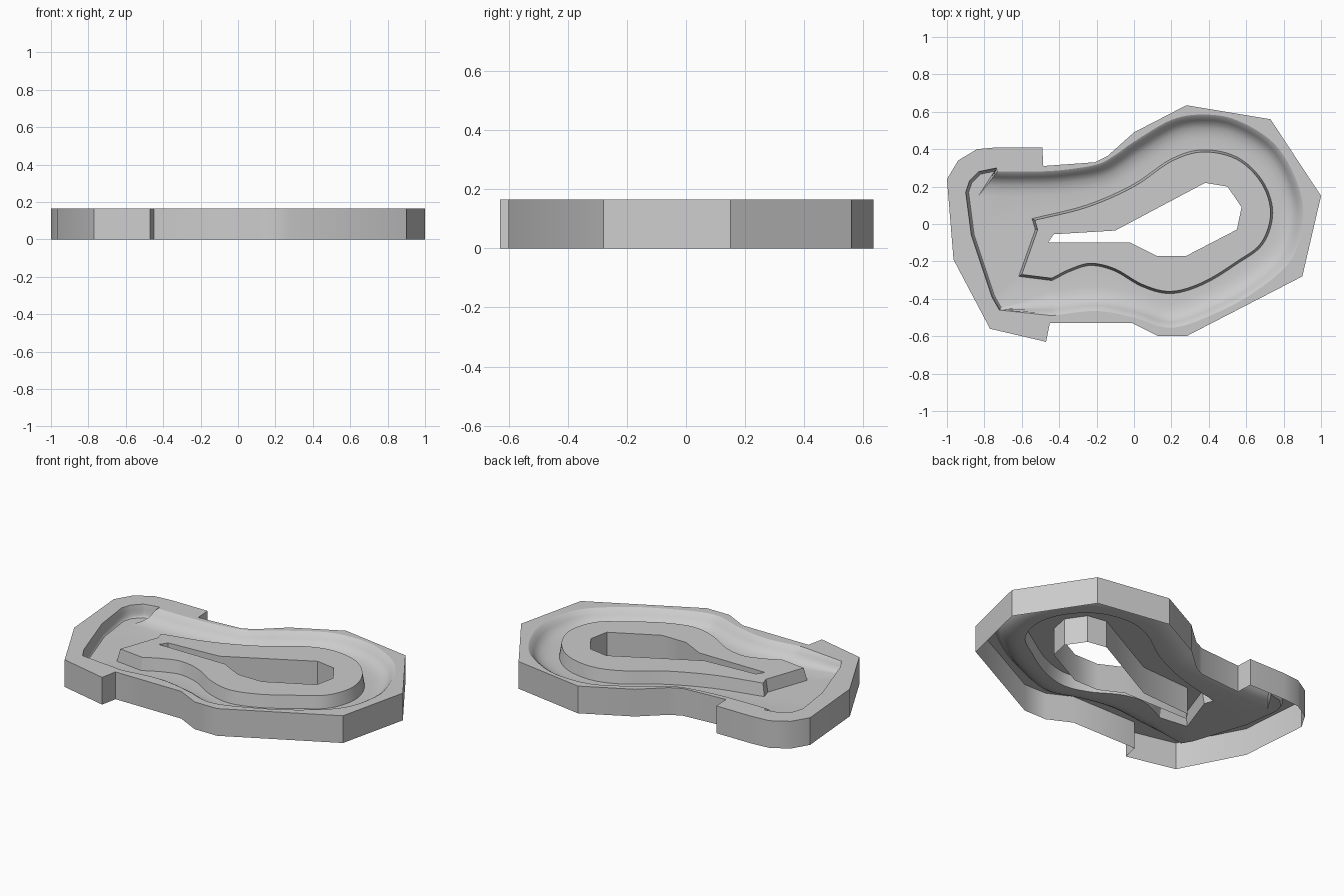
import bpy, bmesh, math
from mathutils import Vector

if "Cube" in bpy.data.objects:
    bpy.data.objects.remove(bpy.data.objects["Cube"])

TOP, FLOOR = 0.165, 0.09


def spline(pts, n=6):
    """Smooth open path through 2D points."""
    p = [Vector(q) for q in pts]
    p = [2 * p[0] - p[1]] + p + [2 * p[-1] - p[-2]]
    out = []
    for i in range(1, len(p) - 2):
        a, b, c, d = p[i - 1:i + 3]
        for k in range(n):
            t = k / n
            out.append(0.5 * (2 * b + (c - a) * t + (2 * a - 5 * b + 4 * c - d) * t * t
                              + (3 * b - a - 3 * c + d) * t ** 3))
    return out + [p[-2]]


def offset(pts, widths):
    """Move a clockwise closed path inward by per-point widths."""
    out = []
    for i, p in enumerate(pts):
        a = (p - pts[i - 1]).normalized()
        b = (pts[(i + 1) % len(pts)] - p).normalized()
        n1, n2 = Vector((a.y, -a.x)), Vector((b.y, -b.x))
        m = (n1 + n2).normalized()
        out.append(p + m * widths[i] / max(m.dot(n1), 0.6))
    return out


def ring(bm, pts, z):
    vs = [bm.verts.new((p[0], p[1], z)) for p in pts]
    for i in range(len(vs)):
        bm.edges.new((vs[i - 1], vs[i]))
    return vs


def edges_of(bm, vs):
    return [bm.edges.get((vs[i - 1], vs[i])) for i in range(len(vs))]


def bridge(bm, a, b):
    for i in range(len(a)):
        bm.faces.new((a[i - 1], a[i], b[i], b[i - 1]))


def fill(bm, a, b):
    bmesh.ops.triangle_fill(bm, edges=edges_of(bm, a) + edges_of(bm, b),
                            use_beauty=True, normal=(0, 0, 1))


def finish(bm, name):
    bmesh.ops.recalc_face_normals(bm, faces=bm.faces)
    if sum(f.normal.z * f.calc_area() for f in bm.faces) < 0:
        bmesh.ops.reverse_faces(bm, faces=bm.faces)
    me = bpy.data.meshes.new(name)
    bm.to_mesh(me)
    bm.free()
    ob = bpy.data.objects.new(name, me)
    bpy.context.collection.objects.link(ob)
    bpy.ops.object.select_all(action='DESELECT')
    ob.select_set(True)
    bpy.context.view_layer.objects.active = ob
    bpy.ops.object.shade_smooth_by_angle(angle=math.radians(30))


# Plan outlines, all clockwise seen from above
outline = [(-1, .24), (-.94, .34), (-.84, .4), (-.73, .41), (-.49, .41), (-.485, .31),
           (-.21, .33), (-.14, .365), (0, .49), (.28, .635), (.73, .56), (1, .15),
           (.9, -.28), (.28, -.6), (.13, -.6), (-.01, -.53), (-.45, -.53),
           (-.47, -.63), (-.77, -.56), (-.965, -.19)]
hole = [(-.46, -.1), (-.43, -.055), (-.1, -.035), (.38, .22), (.5, .2), (.575, .09),
        (.55, -.03), (.28, -.17), (.12, -.17), (-.02, -.1)]
run = spline([(-.73, .28), (-.58, .28), (-.4, .287), (-.2, .318), (-.1, .37), (0, .44),
              (.2, .557), (.37, .585), (.55, .555), (.75, .43), (.87, .23), (.905, .03),
              (.84, -.19), (.65, -.36), (.43, -.48), (.2, -.555), (0, -.5),
              (-.2, -.465), (-.44, -.49)])
start_bay = [Vector(p) for p in [(-.72, -.46), (-.76, -.39), (-.87, -.06), (-.9, .17),
                                 (-.88, .23), (-.83, .28), (-.735, .3)]]
bowl = run + start_bay
factor = [1.0] * len(run) + [0.12] * len(start_bay)
lip = spline([(-.53, .02), (-.25, .09), (0, .2), (.2, .335), (.37, .385), (.55, .345),
              (.68, .22), (.73, .06), (.68, -.1), (.55, -.2), (.37, -.31), (.2, -.36),
              (.05, -.325), (-.1, -.24), (-.23, -.21), (-.34, -.24), (-.44, -.29)])
lip += [Vector((-.6, -.27)), Vector((-.515, -.03))]
foot = offset(lip, [-.012] * len(lip))

# Outer wall with flat deck
bm = bmesh.new()
low, high, rim = ring(bm, outline, 0), ring(bm, outline, TOP), ring(bm, bowl, TOP)
bridge(bm, low, high)
fill(bm, high, rim)
finish(bm, "outer_wall_and_deck")

# Sunken track with curved outer bank and flat floor
bm = bmesh.new()
prev = ring(bm, bowl, TOP)
for w, z in [(.012, .158), (.03, .135), (.045, .117), (.07, .102), (.1, .094), (.13, FLOOR)]:
    cur = ring(bm, offset(bowl, [w * f for f in factor]), z)
    bridge(bm, prev, cur)
    prev = cur
fill(bm, prev, ring(bm, foot, FLOOR))
finish(bm, "track")

# Raised island with central opening
bm = bmesh.new()
base, edge = ring(bm, foot, FLOOR), ring(bm, lip, TOP)
bridge(bm, base, edge)
top, bottom = ring(bm, hole, TOP), ring(bm, hole, 0)
fill(bm, edge, top)
bridge(bm, top, bottom)
finish(bm, "island")
